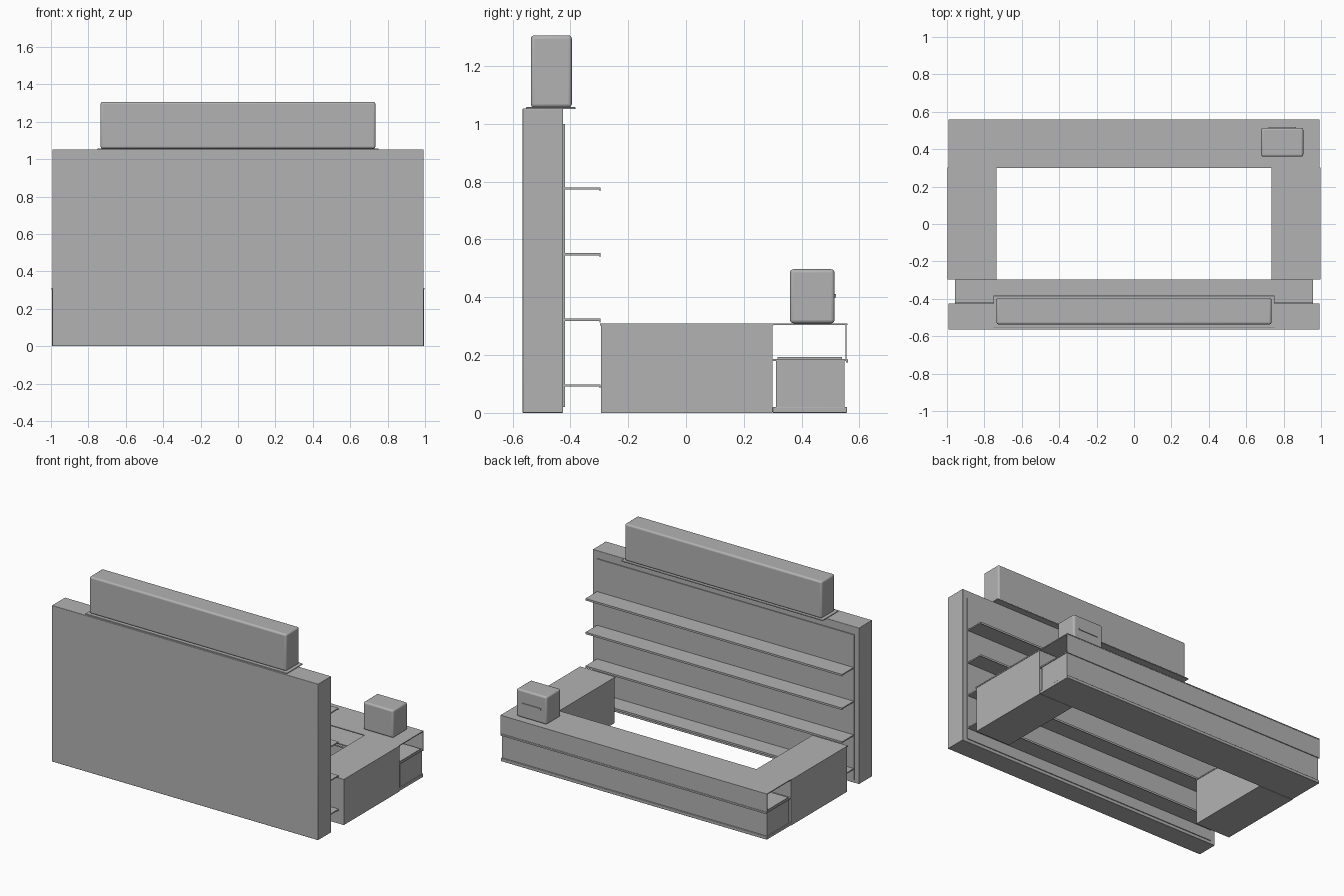
import bpy

if "Cube" in bpy.data.objects:
    bpy.data.objects.remove(bpy.data.objects["Cube"])

grey = bpy.data.materials.new("plain_grey")
grey.diffuse_color = (0.45, 0.45, 0.45, 1)
grey.use_nodes = True
grey.node_tree.nodes["Principled BSDF"].inputs["Base Color"].default_value = grey.diffuse_color


def box(name, x, y, z, bevel=0.0):
    """Box from (min, max) pairs, with optional rounded edges."""
    bpy.ops.mesh.primitive_cube_add(
        size=1, location=[(a + b) / 2 for a, b in (x, y, z)])
    ob = bpy.context.object
    ob.name = name
    ob.scale = [b - a for a, b in (x, y, z)]
    bpy.ops.object.transform_apply(location=False, rotation=False, scale=True)
    ob.data.materials.append(grey)
    if bevel:
        m = ob.modifiers.new("round", 'BEVEL')
        m.width = bevel
        m.segments = 4
        bpy.ops.object.shade_smooth_by_angle()
    return ob


def wide(name, half, y, z, bevel=0.0):
    return box(name, (-half, half), y, z, bevel)


# Display wall with raised panel
wide("display_wall", 0.993, (-0.565, -0.425), (0, 1.053), 0.003)
wide("wall_panel", 0.958, (-0.426, -0.419), (0.02, 1.0))

# Shelves with a small lip along the edge
for i, top in enumerate((0.099, 0.326, 0.553, 0.78)):
    wide(f"shelf_{i + 1}", 0.957, (-0.42, -0.296), (top - 0.008, top))
    wide(f"shelf_lip_{i + 1}", 0.957, (-0.3, -0.296), (top - 0.013, top - 0.007))

# Blank sign box on its base plate
wide("sign_base", 0.752, (-0.553, -0.383), (1.051, 1.058), 0.002)
wide("sign_box", 0.735, (-0.537, -0.395), (1.057, 1.306), 0.012)

# Side counters
for side, s in (("left", -1), ("right", 1)):
    box(f"{side}_counter", sorted((s * 0.738, s * 0.995)), (-0.294, 0.3), (0, 0.302))
    box(f"{side}_counter_top", sorted((s * 0.735, s * 0.998)), (-0.298, 0.302), (0.302, 0.31))

# Serving counter: plinth, cabinet, ledge, open display bay and worktop
wide("serving_plinth", 0.993, (0.3, 0.557), (0, 0.021), 0.003)
wide("serving_cabinet", 0.988, (0.312, 0.548), (0.02, 0.179))
wide("serving_ledge", 0.993, (0.3, 0.558), (0.179, 0.187))
wide("serving_ledge_lip", 0.993, (0.554, 0.56), (0.174, 0.184))
wide("display_tray", 0.985, (0.317, 0.54), (0.187, 0.193))
wide("display_bay_screen", 0.993, (0.551, 0.556), (0.186, 0.306))
wide("serving_worktop", 0.993, (0.3, 0.558), (0.304, 0.31))

# Till with a blank badge
box("till", (0.68, 0.905), (0.36, 0.514), (0.31, 0.497), 0.012)
box("till_badge", (0.72, 0.865), (0.513, 0.519), (0.4, 0.411))
